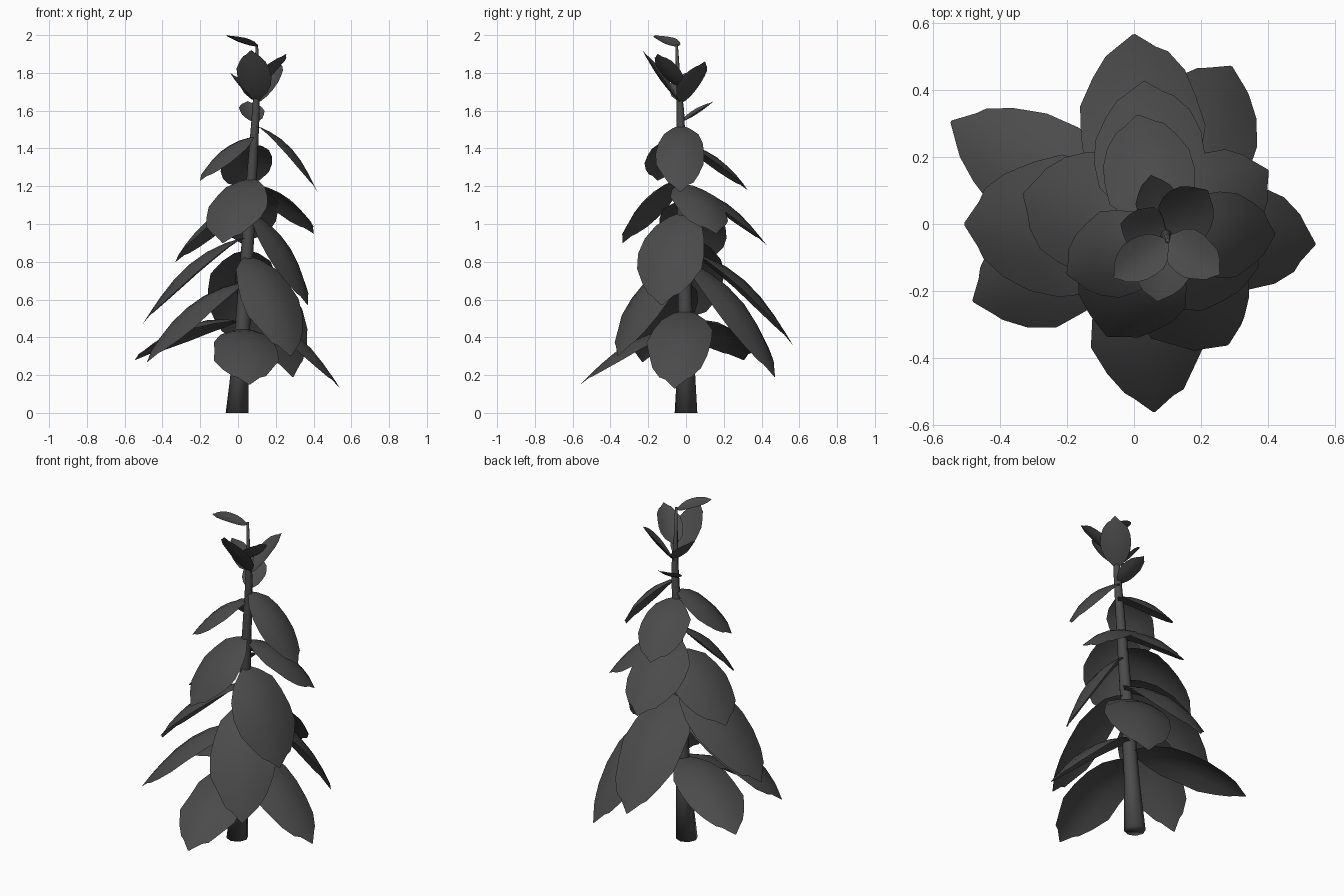
import bpy
import bmesh
import math
import random
from mathutils import Vector

random.seed(4)
cube = bpy.data.objects.get("Cube")
if cube:
    bpy.data.objects.remove(cube, do_unlink=True)


def make_material(name, colour):
    mat = bpy.data.materials.new(name)
    mat.use_nodes = True
    mat.diffuse_color = colour
    mat.node_tree.nodes["Principled BSDF"].inputs["Base Color"].default_value = colour
    return mat


grey = make_material("dark grey", (0.07, 0.07, 0.07, 1))


def finish(name, bm):
    bmesh.ops.recalc_face_normals(bm, faces=bm.faces)
    mesh = bpy.data.meshes.new(name)
    bm.to_mesh(mesh)
    bm.free()
    mesh.materials.append(grey)
    for face in mesh.polygons:
        face.use_smooth = True
    obj = bpy.data.objects.new(name, mesh)
    bpy.context.collection.objects.link(obj)
    return obj


# Leaning, tapering stem: centre x, y, z and radius
STEM = [(-.005, 0, 0, .06), (.015, 0, .3, .043), (.045, -.01, .8, .034), (.07, -.02, 1.2, .028),
        (.095, -.03, 1.6, .02), (.097, -.04, 1.75, .012), (.1, -.05, 1.95, .007)]


def stem_point(z):
    for a, b in zip(STEM, STEM[1:]):
        if z <= b[2]:
            return Vector(a[:3]).lerp(Vector(b[:3]), (z - a[2]) / (b[2] - a[2]))
    return Vector(STEM[-1][:3])


def build_stem(sides=8):
    bm = bmesh.new()
    rings = []
    for x, y, z, r in STEM:
        turn = [math.tau * i / sides for i in range(sides)]
        rings.append([bm.verts.new((x + r * math.cos(a), y + r * math.sin(a), z)) for a in turn])
    for low, high in zip(rings, rings[1:]):
        for i in range(sides):
            j = (i + 1) % sides
            bm.faces.new((low[i], low[j], high[j], high[i]))
    bm.faces.new(rings[0][::-1])
    bm.faces.new(rings[-1])
    finish("stem", bm)


# Leaf outline: fraction of length and of half width, with a notched tip
OUTLINE = [(0, .07), (.06, .34), (.16, .68), (.3, .92), (.46, 1), (.62, .95),
           (.77, .76), (.88, .5), (.91, .34), (1, .02)]
COLUMNS = (-1, -.5, 0, .5, 1)


def build_leaf(name, base_z, tip, width):
    base, tip = stem_point(base_z), Vector(tip)
    along = tip - base
    length = along.length
    side = along.cross(Vector((0, 0, 1))).normalized()
    up = side.cross(along).normalized()
    # Low leaves droop and fold down, the top ones curl up
    arch, cup = (.12, .15) if along.z < 0 else (-.05, -.15)
    bm = bmesh.new()
    rows = []
    for t, w in OUTLINE:
        row = []
        for c in COLUMNS:
            ragged = 1 + random.uniform(-.06, .06) * abs(c)
            across = c * w * ragged * width / 2
            lift = arch * math.sin(math.pi * t ** .85) * length - cup * width * (c * w) ** 2
            row.append(bm.verts.new(base + along * t + side * across + up * lift))
        rows.append(row)
    for a, b in zip(rows, rows[1:]):
        for i in range(len(COLUMNS) - 1):
            bm.faces.new((a[i], a[i + 1], b[i + 1], b[i]))
    finish(name, bm)


# Leaves from the bottom up: height on the stem, tip position, width
LEAVES = [
    (.54, (.54, -.06, .13), .34), (.44, (.06, -.56, .15), .35),
    (.48, (-.545, .305, .28), .34), (.69, (-.48, -.23, .27), .34),
    (.8, (.29, .47, .19), .36), (.83, (.28, -.36, .3), .36),
    (.86, (0, .565, .36), .37), (.93, (-.505, 0, .47), .41),
    (1.06, (.37, -.13, .57), .37), (1.12, (-.33, .09, .8), .37),
    (1.21, (.4, .16, .95), .29), (1.19, (.03, .425, .89), .33),
    (1.24, (-.08, -.335, .9), .33), (1.46, (-.2, -.15, 1.23), .26),
    (1.52, (.42, -.03, 1.17), .26), (1.42, (.01, .325, 1.18), .28),
    (1.54, (.05, .145, 1.65), .13), (1.65, (-.04, 0, 1.8), .14),
    (1.65, (.07, -.23, 1.92), .18), (1.64, (.22, .1, 1.86), .17),
    (1.73, (.255, -.15, 1.9), .14), (1.94, (-.06, -.16, 2), .13)]

build_stem()
for number, (base_z, tip, width) in enumerate(LEAVES):
    build_leaf("leaf_" + str(number + 1), base_z, tip, width)
